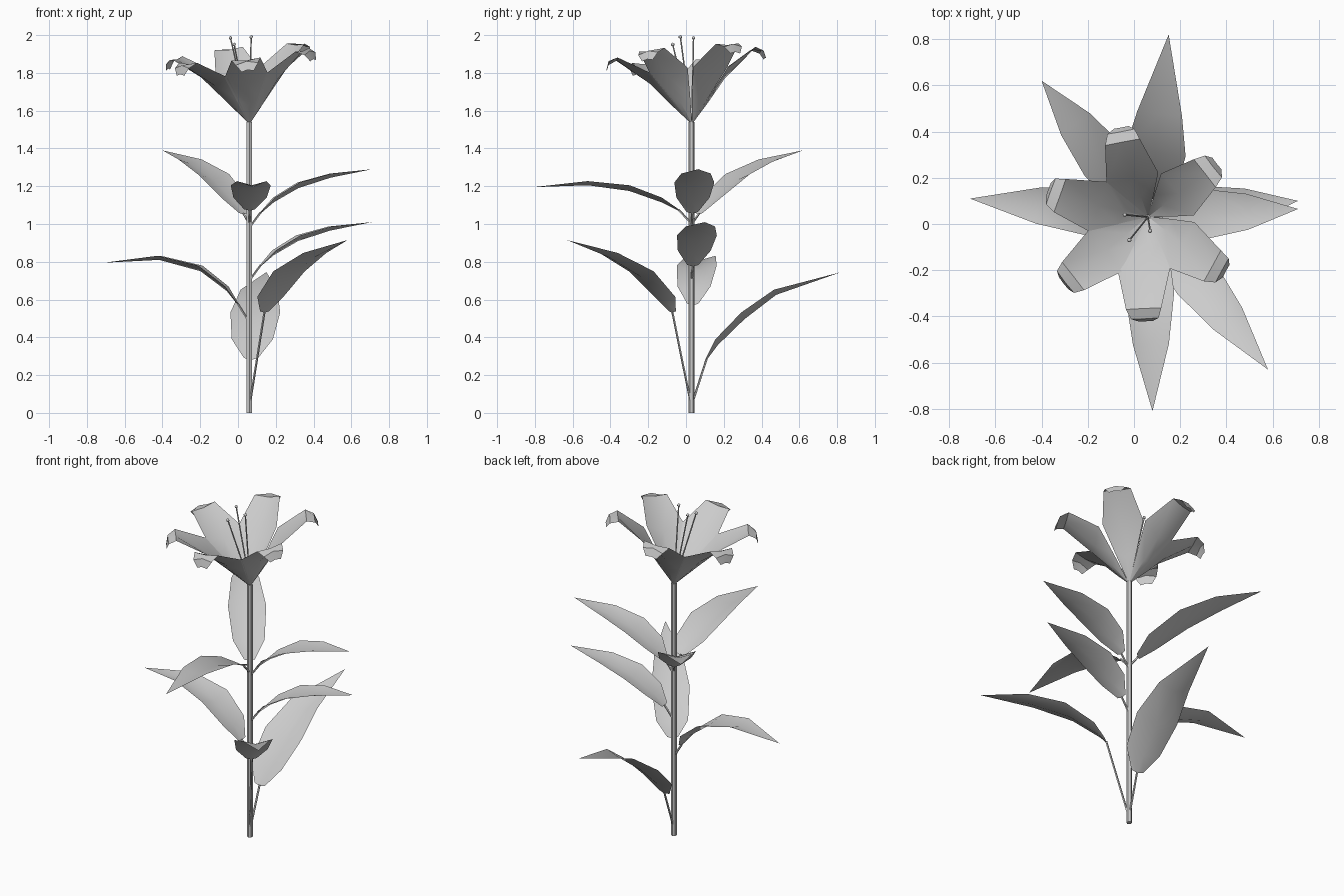
import bpy, bmesh, math
from mathutils import Vector, Matrix

cube = bpy.data.objects.get("Cube")
if cube:
    bpy.data.objects.remove(cube, do_unlink=True)

mat = bpy.data.materials.new("pale_grey")
mat.use_nodes = True
GREY = (0.6, 0.6, 0.6, 1)
mat.diffuse_color = GREY
mat.node_tree.nodes["Principled BSDF"].inputs["Base Color"].default_value = GREY

AXIS = Vector((0.06, 0.03, 0))


def finish(name, bm, angle=35):
    mesh = bpy.data.meshes.new(name)
    bm.to_mesh(mesh)
    bm.free()
    obj = bpy.data.objects.new(name, mesh)
    bpy.context.collection.objects.link(obj)
    mesh.materials.append(mat)
    bpy.ops.object.select_all(action="DESELECT")
    obj.select_set(True)
    bpy.context.view_layer.objects.active = obj
    bpy.ops.object.shade_smooth_by_angle(angle=math.radians(angle))
    return obj


def blade(name, heading, path, halves, folds):
    """Creased strip: path of (reach, height), half widths, edge lift per width."""
    bm = bmesh.new()
    out = Vector((math.cos(heading), math.sin(heading), 0))
    side = Vector((-out.y, out.x, 0))
    rows = []
    for (r, z), w, fold in zip(path, halves, folds):
        mid = AXIS + out * r + Vector((0, 0, z))
        lift = Vector((0, 0, w * fold))
        rows.append([bm.verts.new(mid + side * w + lift), bm.verts.new(mid),
                     bm.verts.new(mid - side * w + lift)])
    for a, b in zip(rows, rows[1:]):
        for i in (0, 1):
            bm.faces.new((a[i], b[i], b[i + 1], a[i + 1]))
    bmesh.ops.remove_doubles(bm, verts=bm.verts, dist=0.0005)
    bmesh.ops.recalc_face_normals(bm, faces=bm.faces)
    return finish(name, bm)


def rod(name, start, end, radius, sides, tip=0):
    """Straight tube, optionally with a small bead at its end."""
    bm = bmesh.new()
    start, end = Vector(start), Vector(end)
    turn = (end - start).to_track_quat("Z", "Y").to_matrix().to_4x4()
    bmesh.ops.create_cone(bm, cap_ends=True, segments=sides, radius1=radius,
                          radius2=radius, depth=(end - start).length,
                          matrix=Matrix.Translation((start + end) / 2) @ turn)
    if tip:
        bmesh.ops.create_icosphere(bm, subdivisions=1, radius=tip,
                                   matrix=Matrix.Translation(end))
    return finish(name, bm, 50)


# Stem
rod("stem", AXIS, AXIS + Vector((0, 0, 1.54)), 0.016, 6)

# Leaves: tip position, width scale, stalk root height, blade path before the tip
upper = [(0.06, 1.055), (0.13, 1.115), (0.26, 1.19), (0.43, 1.245)]
lower = [(r, z - 0.28) for r, z in upper]
leaves = {
    "leaf_back": ((0.15, 0.82, 0.745), 1.25, 0.04,
                  [(0.08, 0.28), (0.14, 0.36), (0.28, 0.495), (0.45, 0.625)]),
    "leaf_back_right": ((-0.40, 0.62, 1.39), 1, 1.0,
                        [(0.05, 1.05), (0.13, 1.115), (0.31, 1.235), (0.51, 1.32)]),
    "leaf_right": ((-0.71, 0.11, 0.795), 1, 0.48,
                   [(0.06, 0.57), (0.12, 0.645), (0.26, 0.75), (0.48, 0.81)]),
    "leaf_left_upper": ((0.71, 0.065, 1.29), 1, 0.98, upper),
    "leaf_left_lower": ((0.71, 0.10, 1.01), 1, 0.70, lower),
    "leaf_front": ((0.08, -0.81, 1.195), 1, 1.0,
                   [(0.07, 1.07), (0.16, 1.115), (0.33, 1.175), (0.55, 1.205)]),
    "leaf_front_left": ((0.58, -0.63, 0.915), 1, 0.03,
                        [(0.13, 0.53), (0.18, 0.59), (0.34, 0.72), (0.56, 0.825)]),
}
for name, (tip, scale, root, path) in leaves.items():
    away = Vector((tip[0], tip[1], 0)) - AXIS
    halves = [w * scale for w in (0.03, 0.088, 0.106, 0.078, 0)]
    blade(name, math.atan2(away.y, away.x), path + [(away.length, tip[2])],
          halves, [0.28] * 5)
    joint = AXIS + away.normalized() * path[0][0] + Vector((0, 0, path[0][1] + 0.006))
    rod(name + "_stalk", AXIS + Vector((0, 0, root)), joint, 0.006, 5)

# Flower: six petals with curled tips, leaning slightly as a whole
base = AXIS + Vector((0, 0, 1.54))
lean = (Matrix.Translation(base) @ Matrix.Rotation(math.radians(8), 4, (0.85, -1, 0))
        @ Matrix.Translation(-base))
petal = [(0.002, 1.53), (0.10, 1.64), (0.20, 1.76), (0.365, 1.9), (0.41, 1.9), (0.425, 1.855)]
for i, degrees in enumerate((101, 38, -29, -87, -142, 160)):
    obj = blade(f"petal_{i + 1}", math.radians(degrees), petal,
                (0.002, 0.06, 0.115, 0.077, 0.06, 0.032),
                (0.5, 0.5, 0.4, 0.1, -0.25, -0.25))
    obj.data.transform(lean)

# Stamens
for i, end in enumerate([(-0.04, 0.04, 1.985), (0.07, -0.03, 1.99), (-0.02, -0.07, 1.95)]):
    rod(f"stamen_{i + 1}", base, end, 0.004, 5, 0.01)
